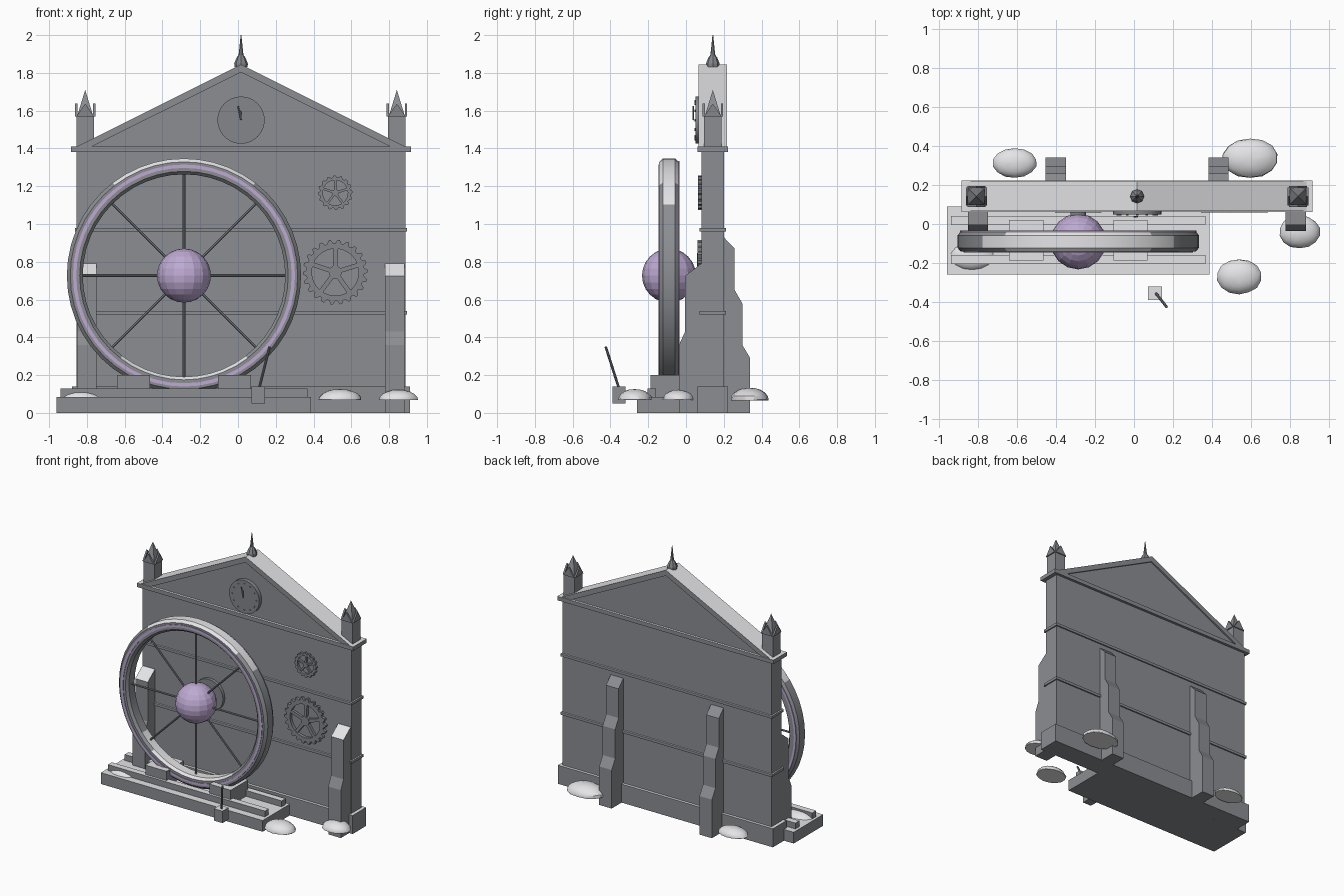
import bpy
import bmesh
import math
import random
from mathutils import Matrix, Vector

random.seed(4)
default_cube = bpy.data.objects.get("Cube")
if default_cube:
    bpy.data.objects.remove(default_cube, do_unlink=True)


def make_material(name, red, green, blue):
    material = bpy.data.materials.new(name)
    material.use_nodes = True
    colour = (red, green, blue, 1)
    material.diffuse_color = colour
    material.node_tree.nodes["Principled BSDF"].inputs["Base Color"].default_value = colour
    return material


stone = make_material("grey_stone", .26, .27, .29)
iron = make_material("dark_iron", .23, .24, .26)
snow = make_material("pale_snow", .8, .8, .82)
violet = make_material("violet_glow", .52, .4, .65)


def finish(name, bm, material, smooth=False, snow_limit=.7):
    """Turn a bmesh into a named object; snow lies on upward faces of stone."""
    bmesh.ops.recalc_face_normals(bm, faces=bm.faces)
    mesh = bpy.data.meshes.new(name)
    bm.to_mesh(mesh)
    bm.free()
    mesh.materials.append(material)
    if material is stone:
        mesh.materials.append(snow)
        for face in mesh.polygons:
            face.material_index = int(face.normal.z > snow_limit)
    part = bpy.data.objects.new(name, mesh)
    bpy.context.collection.objects.link(part)
    if smooth:
        bpy.ops.object.select_all(action="DESELECT")
        part.select_set(True)
        bpy.context.view_layer.objects.active = part
        bpy.ops.object.shade_smooth_by_angle(angle=math.radians(30))


def box(name, x_range, y_range, z_range):
    bm = bmesh.new()
    bmesh.ops.create_cube(bm, size=1)
    for vert in bm.verts:
        for axis, (low, high) in enumerate((x_range, y_range, z_range)):
            vert.co[axis] = low if vert.co[axis] < 0 else high
    finish(name, bm, stone)


def prism(name, outline, start, end, axis="y", material=stone):
    """Extrude an outline of (x, z) along y, or of (y, z) along x."""
    bm = bmesh.new()
    place = (lambda u, z: (u, start, z)) if axis == "y" else (lambda u, z: (start, u, z))
    face = bm.faces.new([bm.verts.new(place(u, z)) for u, z in outline])
    grown = bmesh.ops.extrude_face_region(bm, geom=[face])["geom"]
    offset = Vector((0, end - start, 0)) if axis == "y" else Vector((end - start, 0, 0))
    bmesh.ops.translate(bm, vec=offset, verts=[g for g in grown if isinstance(g, bmesh.types.BMVert)])
    finish(name, bm, material)


def rod(name, start, end, radius, sides=8, smooth=False):
    start, end = Vector(start), Vector(end)
    span = end - start
    turn = span.to_track_quat("Z", "Y").to_matrix().to_4x4()
    bm = bmesh.new()
    bmesh.ops.create_cone(bm, cap_ends=True, segments=sides, radius1=radius, radius2=radius,
                          depth=span.length, matrix=Matrix.Translation((start + end) / 2) @ turn)
    finish(name, bm, iron, smooth)


def ring(name, centre, profile, sides, material, closed=True, upright=False, smooth=True, tooth=0):
    """Revolve (radius, offset) pairs about y, or about z when upright."""
    bm = bmesh.new()
    loops = []
    for step in range(sides):
        angle = math.tau * step / sides
        loop = []
        for index, (radius, offset) in enumerate(profile):
            if index < 2 and step % 4 < 2:
                radius += tooth
            across, up = radius * math.cos(angle), radius * math.sin(angle)
            spot = (across, up, offset) if upright else (across, offset, up)
            loop.append(bm.verts.new(Vector(centre) + Vector(spot)))
        loops.append(loop)
    count = len(profile)
    for step in range(sides):
        here, there = loops[step], loops[(step + 1) % sides]
        for i in range(count if closed else count - 1):
            j = (i + 1) % count
            bm.faces.new((here[i], here[j], there[j], there[i]))
    bmesh.ops.remove_doubles(bm, verts=bm.verts, dist=.0001)
    finish(name, bm, material, smooth, snow_limit=.58)


# Main wall with plinth, string courses and cornice
middle, depth = .016, .142


def wall_slab(name, half_width, half_depth, low, high):
    box(name, (middle - half_width, middle + half_width),
        (depth - half_depth, depth + half_depth), (low, high))


wall_slab("wall", .87, .06, 0, 1.4)
wall_slab("plinth", .895, .08, 0, .14)
wall_slab("lower_string_course", .88, .07, .52, .54)
wall_slab("upper_string_course", .88, .07, .96, .98)
wall_slab("cornice", .9, .08, 1.38, 1.41)

# Gable: recessed triangle framed by two raking cornices
prism("gable_panel", [(middle - .84, 1.4), (middle + .84, 1.4), (middle, 1.82)], .08, .205)
for side, label in ((-1, "right"), (1, "left")):
    prism(label + "_raking_cornice",
          [(middle, 1.845), (middle + side * .87, 1.41),
           (middle + side * .79, 1.41), (middle, 1.803)], .067, .217)

# Roof finial
ring("roof_finial", (middle, depth, 1.83),
     [(0, 0), (.035, 0), (.036, .02), (.024, .05), (.013, .065), (.009, .1), (.002, .17), (0, .17)],
     8, iron, closed=False, upright=True, smooth=False)

# Corner pinnacles with four small gablets each
for side, label in ((-1, "right"), (1, "left")):
    x = middle + side * .825
    half = .046
    box(label + "_pinnacle_shaft", (x - half, x + half), (depth - half, depth + half), (1.4, 1.57))
    bm = bmesh.new()
    bmesh.ops.create_cone(bm, segments=4, radius1=half * math.sqrt(2), radius2=0, depth=.15,
                          matrix=Matrix.Translation((x, depth, 1.635)) @ Matrix.Rotation(math.pi / 4, 4, "Z"),
                          cap_ends=True)
    finish(label + "_pinnacle_spire", bm, stone)
    for way in (-1, 1):
        near, far = way * (half - .004), way * (half + .008)
        prism(label + "_pinnacle_gablet", [(x - half, 1.57), (x + half, 1.57), (x, 1.637)],
              depth + near, depth + far, material=iron)
        prism(label + "_pinnacle_gablet", [(depth - half, 1.57), (depth + half, 1.57), (depth, 1.637)],
              x + near, x + far, axis="x", material=iron)

# Stepped buttresses on the front and back
front_steps = [(.1, 0), (-.037, 0), (-.037, .36), (-.005, .43), (-.005, .725), (.08, .79), (.1, .79)]
back_steps = [(.18, 0), (.34, 0), (.34, .29), (.298, .36), (.298, .58),
              (.258, .65), (.258, .87), (.2, .93), (.18, .93)]
for x in (-.8, .83):
    prism("front_buttress", front_steps, x - .052, x + .052, axis="x")
for x in (-.402, .433):
    prism("back_buttress", back_steps, x - .052, x + .052, axis="x")

# Clock face with hour marks and hands
clock = Vector((middle, .05, 1.55))
rod("clock_face", clock, clock + Vector((0, .035, 0)), .125, sides=32, smooth=True)
for hour in range(12):
    angle = math.tau * hour / 12
    mark = clock + Vector((math.sin(angle), 0, math.cos(angle))) * .1
    rod("hour_mark", mark - Vector((0, .006, 0)), mark, .007, sides=4)
for label, lean, length in (("hour_hand", -.003, .05), ("minute_hand", -.016, .075)):
    base = clock - Vector((0, .012, 0))
    rod(label, base, base + Vector((lean, 0, length)), .004)


# Wall gears
def gear(name, x, z, radius, teeth, front):
    rim, inner, back = radius * .89, radius * .72, .084
    ring(name + "_rim", (x, 0, z), [(rim, front), (rim, back), (inner, back), (inner, front)],
         teeth * 4, iron, smooth=False, tooth=radius * .11)
    rod(name + "_hub", (x, front, z), (x, back, z), radius * .2, sides=16)
    for spoke in range(5):
        angle = math.tau * spoke / 5 + .3
        along = Vector((math.cos(angle), math.sin(angle))) * radius
        aside = along.orthogonal() * .07
        corners = (along * .1 + aside, along * .8 + aside, along * .8 - aside, along * .1 - aside)
        prism(name + "_spoke", [(x + c.x, z + c.y) for c in corners], front + .003, back, material=iron)


gear("small_gear", .515, 1.165, .092, 16, .064)
gear("large_gear", .515, .745, .172, 22, .06)

# Great wheel: rim, glowing bands, spokes, core and axle
hub = Vector((-.286, -.09, .727))
half_rim = [(.62, .032), (.602, .052), (.552, .052), (.536, .034)]
ring("wheel_rim", hub, half_rim + [(r, -y) for r, y in reversed(half_rim)], 48, stone)
for way, label, outer in ((-1, "front", .588), (1, "back", .606)):
    low, high, inner = way * .05, way * .056, outer - .018
    ring(label + "_wheel_band", hub, [(outer, low), (outer, high), (inner, high), (inner, low)], 48, violet)
for spoke in range(8):
    angle = math.tau * spoke / 8
    rod("wheel_spoke", hub, hub + Vector((math.cos(angle), 0, math.sin(angle))) * .55, .007)
bm = bmesh.new()
bmesh.ops.create_uvsphere(bm, u_segments=16, v_segments=12, radius=.143, matrix=Matrix.Translation(hub))
finish("wheel_core", bm, violet)
rod("wheel_axle", hub, (hub.x, .085, hub.z), .04, sides=16)
rod("axle_flange", (hub.x, .058, hub.z), (hub.x, .085, hub.z), .12, sides=24, smooth=True)

# Platform, rails and cradle blocks below the wheel
box("platform", (-.96, .387), (-.26, .09), (0, .085))
for y in (.018, -.182):
    box("platform_rail", (-.94, .367), (y - .023, y + .023), (.085, .13))
for x in (-.553, -.018):
    box("cradle_block", (x - .088, x + .088), (-.187, .02), (.085, .2))

# Control lever
box("lever_base", (.072, .144), (-.39, -.32), (.05, .14))
rod("lever_handle", (.112, -.355, .13), (.167, -.425, .35), .007)

# Flat-bottomed snow mounds
for x, y, width, length in ((-.612, .313, .113, .077), (.595, .337, .145, .102), (.85, -.04, .105, .085),
                            (.54, -.27, .115, .09), (-.83, -.165, .115, .075)):
    bm = bmesh.new()
    bmesh.ops.create_uvsphere(bm, u_segments=14, v_segments=10, radius=1)
    for vert in bm.verts:
        vert.co *= random.uniform(.98, 1.02)
    bmesh.ops.bisect_plane(bm, geom=bm.verts[:] + bm.edges[:] + bm.faces[:],
                           plane_co=(0, 0, -.05), plane_no=(0, 0, 1), clear_inner=True)
    bmesh.ops.holes_fill(bm, edges=[e for e in bm.edges if e.is_boundary])
    bmesh.ops.scale(bm, vec=(width, length, length * .62), verts=bm.verts)
    bmesh.ops.translate(bm, vec=(x, y, .07), verts=bm.verts)
    finish("snow_mound", bm, snow, smooth=True)
